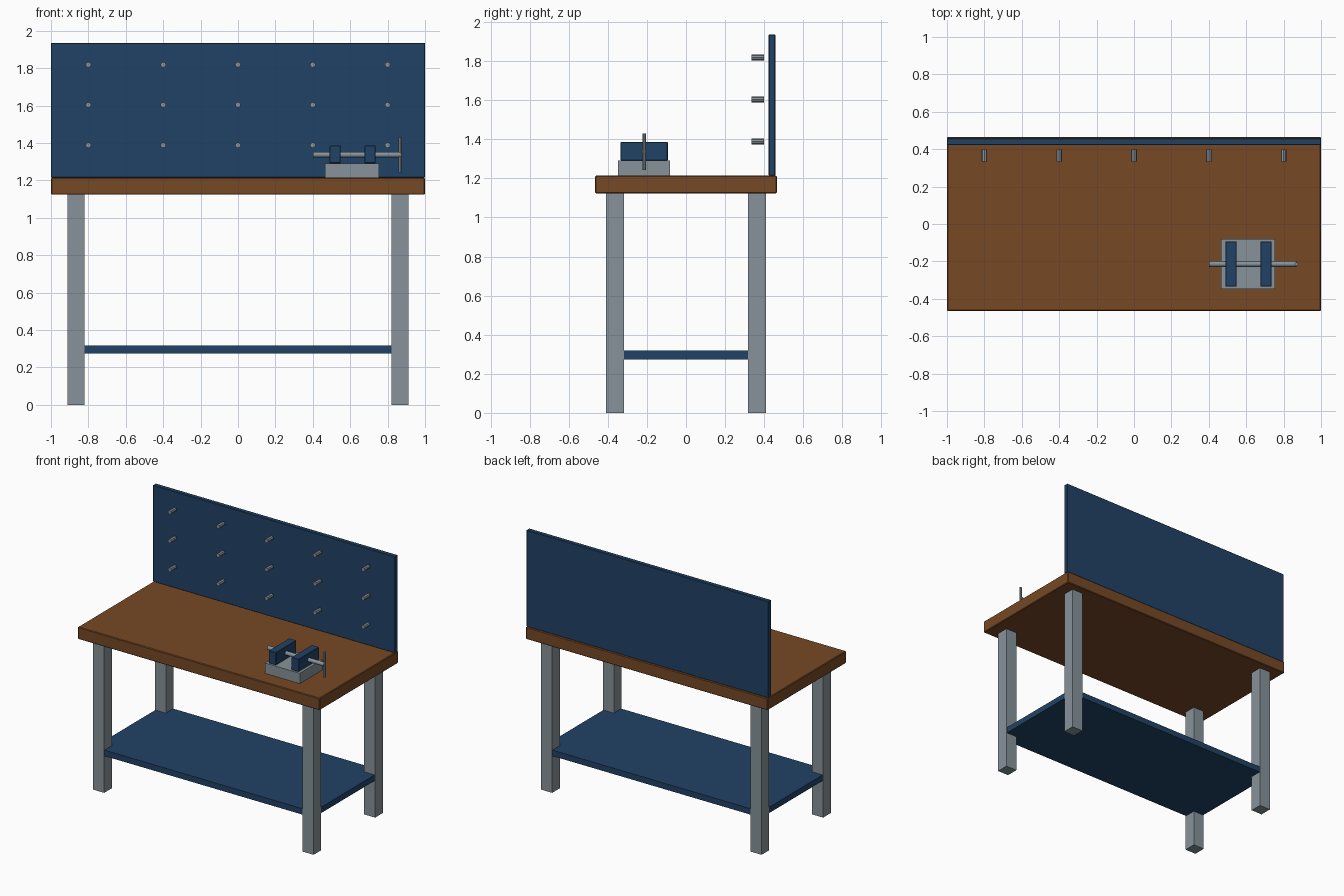
import bpy
import math

if "Cube" in bpy.data.objects:
    bpy.data.objects.remove(bpy.data.objects["Cube"])


def material(name, rgb):
    m = bpy.data.materials.new(name)
    m.diffuse_color = (*rgb, 1.0)
    m.use_nodes = True
    m.node_tree.nodes["Principled BSDF"].inputs["Base Color"].default_value = m.diffuse_color
    return m


WOOD = material("brown wood", (0.18, 0.065, 0.018))
NAVY = material("navy paint", (0.015, 0.055, 0.13))
STEEL = material("grey steel", (0.24, 0.29, 0.32))


def box(name, lo, hi, mat, bevel=0.0):
    """Box between two opposite corners, with an optional small chamfer."""
    centre = [(a + b) / 2 for a, b in zip(lo, hi)]
    bpy.ops.mesh.primitive_cube_add(size=1, location=centre)
    ob = bpy.context.object
    ob.name = name
    ob.scale = [b - a for a, b in zip(lo, hi)]
    bpy.ops.object.transform_apply(location=False, rotation=False, scale=True)
    ob.data.materials.append(mat)
    if bevel:
        mod = ob.modifiers.new("bevel", 'BEVEL')
        mod.width = bevel
        mod.segments = 1
    return ob


def rod(name, centre, length, radius, axis, sides=16):
    """Steel cylinder along the x, y or z axis."""
    rot = {'x': (0, math.pi / 2, 0), 'y': (math.pi / 2, 0, 0), 'z': (0, 0, 0)}[axis]
    bpy.ops.mesh.primitive_cylinder_add(vertices=sides, radius=radius, depth=length,
                                        location=centre, rotation=rot)
    ob = bpy.context.object
    ob.name = name
    ob.data.materials.append(STEEL)
    bpy.ops.object.shade_smooth_by_angle(angle=math.radians(40))
    return ob


# Table top
TOP = 1.214
UNDER = 1.123
box("table_top", (-1, -0.465, UNDER), (1, 0.465, TOP), WOOD, 0.005)

# Four legs
for sx, side in ((-1, "left"), (1, "right")):
    for sy, end in ((-1, "front"), (1, "back")):
        x, y, h = sx * 0.866, sy * 0.364, 0.0455
        box(f"{end}_{side}_leg", (x - h, y - h, 0), (x + h, y + h, UNDER), STEEL)

# Lower shelf, running into the legs
box("lower_shelf", (-0.907, -0.406, 0.274), (0.907, 0.406, 0.318), NAVY)

# Back panel and its grid of pegs
box("back_panel", (-1, 0.423, TOP), (1, 0.457, 1.935), NAVY, 0.003)
for z in (1.388, 1.603, 1.818):
    for i in range(5):
        rod("peg", (-0.8 + 0.4 * i, 0.367, z), 0.065, 0.015, 'y', 8)

# Vise: base, two jaws, screw and handle
VY = -0.214
box("vise_base", (0.466, VY - 0.133, TOP), (0.754, VY + 0.133, 1.291), STEEL)
for name, x in (("fixed_jaw", 0.519), ("moving_jaw", 0.706)):
    box(name, (x - 0.03, VY - 0.121, 1.291), (x + 0.03, VY + 0.121, 1.386), NAVY, 0.003)
rod("vise_screw", (0.634, VY, 1.337), 0.467, 0.015, 'x', 12)
rod("vise_handle", (0.868, VY, 1.336), 0.187, 0.0095, 'z', 8)
